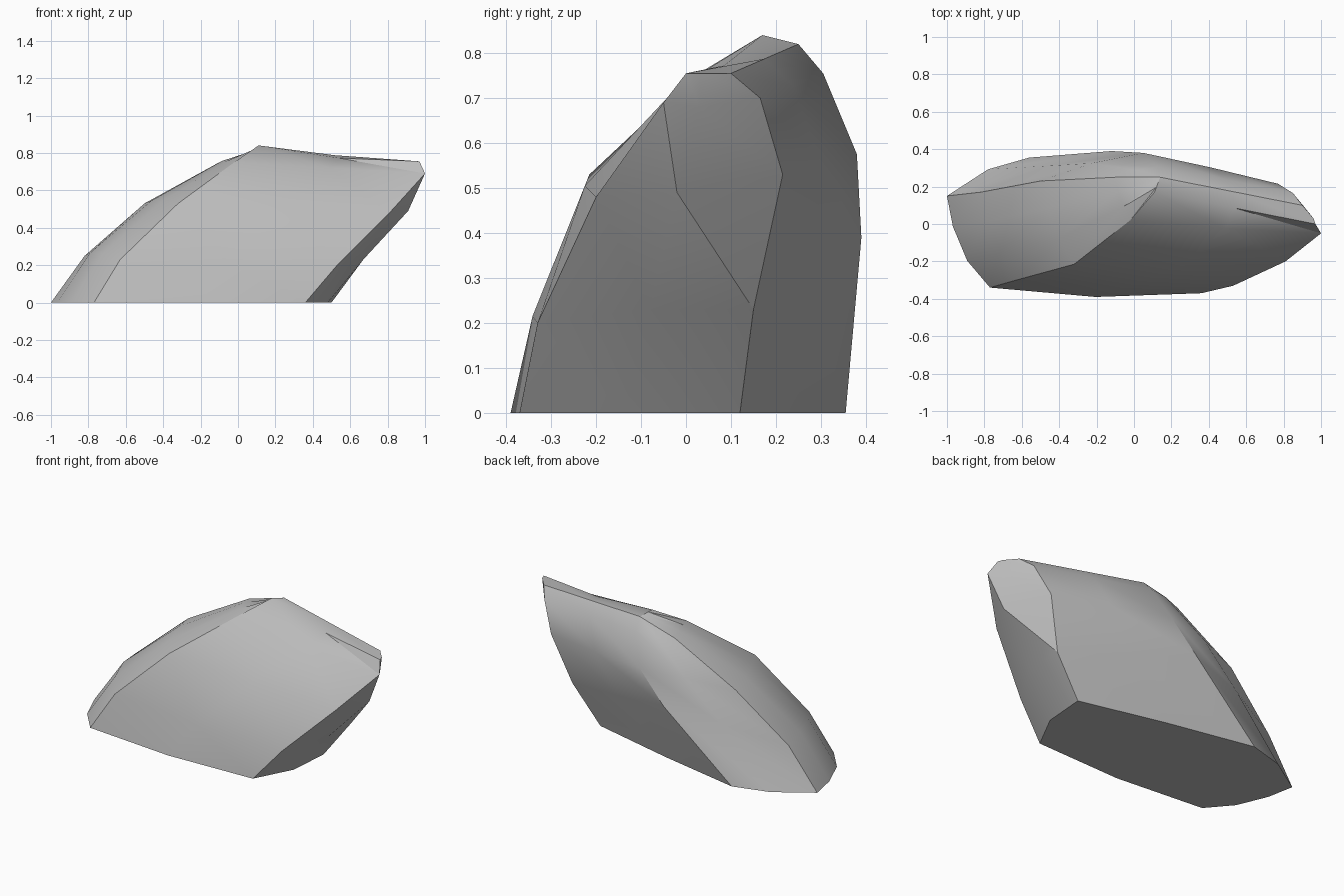
import bpy
import bmesh
import math
from mathutils import Vector

cube = bpy.data.objects.get("Cube")
if cube:
    bpy.data.objects.remove(cube, do_unlink=True)


def rail(*points):
    return [Vector(p) for p in points]


def between(a, b, t, bulge):
    """Rail between two others, pushed outwards with a push that fades to the top."""
    result = []
    for level, (p, q) in enumerate(zip(a, b)):
        push = Vector(bulge) * (1 - level / (len(a) - 1))
        if level == 0:
            push.z = 0
        result.append(p.lerp(q, t) + push)
    return result


# Main creases of the rock, each running from the ground to the top
front_crease = rail((-.77, -.34, 0), (-.63, -.3, .23), (-.32, -.215, .53), (-.02, .02, .75), (.11, .17, .84))
tip_crease = rail((.36, -.37, 0), (.53, -.33, .2), (.81, -.2, .48), (1, -.05, .69), (.97, 0, .755))
end_middle = rail((.48, -.14, 0), (.67, -.08, .23), (.91, -.02, .49), (.95, .03, .68), (.96, .03, .755))
back_corner = rail((.5, .12, 0), (.67, .15, .23), (.77, .215, .53), (.85, .165, .7), (.9, .1, .755))
back_crease = rail((-.56, .355, 0), (-.12, .39, .39), (.05, .38, .575), (.13, .305, .755), (.14, .25, .82))
ridge = rail((-1, .15, 0), (-.82, .17, .25), (-.5, .23, .53), (-.1, .25, .75), (.14, .25, .82))

# Softly bulging rails inside the broad faces
front_middle = between(front_crease, tip_crease, .5, (0, -.035, 0))
front_middle[-1].z -= .025
back_middle = between(back_corner, back_crease, .5, (0, .01, 0))
flank = between(back_crease, ridge, .5, (0, .04, .02))
nose_back = between(ridge, front_crease, 1 / 3, (-.045, 0, .03))
nose_front = between(ridge, front_crease, 2 / 3, (-.045, -.02, .03))

rails = [front_crease, front_middle, tip_crease, end_middle, back_corner,
         back_middle, back_crease, flank, ridge, nose_back, nose_front]

# Skin the rails
bm = bmesh.new()
grid = [[bm.verts.new(p) for p in r] for r in rails]
for i, left in enumerate(grid):
    right = grid[(i + 1) % len(grid)]
    for k in range(len(left) - 1):
        bm.faces.new((left[k], right[k], left[k + 1]))
        bm.faces.new((right[k], right[k + 1], left[k + 1]))

# Base and narrow top
bm.faces.new([r[0] for r in reversed(grid)])
top = [r[-1] for r in grid]
bm.faces.new((top[0], top[1], top[5], top[6]))
bm.faces.new(top[1:6])
bm.faces.new((top[0], *top[6:]))
bmesh.ops.remove_doubles(bm, verts=bm.verts, dist=.002)
bmesh.ops.recalc_face_normals(bm, faces=bm.faces)

mesh = bpy.data.meshes.new("rock")
bm.to_mesh(mesh)
bm.free()
rock = bpy.data.objects.new("rock", mesh)
bpy.context.collection.objects.link(rock)

# Stone colour
stone = bpy.data.materials.new("grey stone")
stone.use_nodes = True
colour = (.5, .5, .5, 1)
stone.diffuse_color = colour
stone.node_tree.nodes["Principled BSDF"].inputs["Base Color"].default_value = colour
mesh.materials.append(stone)

# Smooth faces with sharp creases
bpy.ops.object.select_all(action="DESELECT")
rock.select_set(True)
bpy.context.view_layer.objects.active = rock
bpy.ops.object.shade_smooth_by_angle(angle=math.radians(30))
